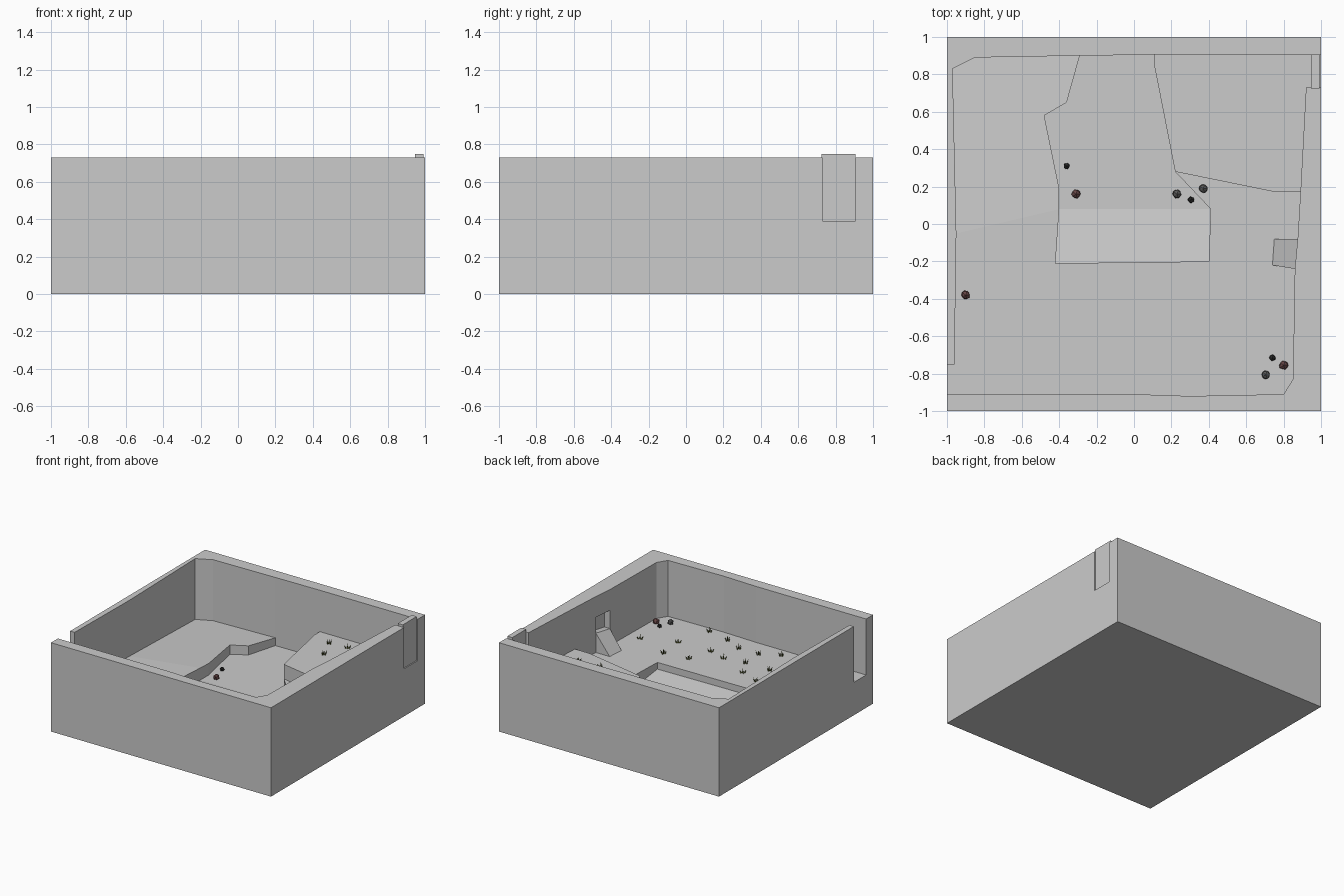
import bpy, bmesh, math, random
from mathutils import Vector

if "Cube" in bpy.data.objects:
    bpy.data.objects.remove(bpy.data.objects["Cube"])
random.seed(4)

# plan points of the room
P = dict(
    o1=(-1, -1), o2=(1, -1), o3=(1, .73), o4=(1, .905), o5=(1, 1), o6=(-1, 1), o7=(-1, -.75), o8=(-1, -.91),
    b=(0, -.91), c=(.3, -.92), d=(.8, -.91), e=(.85, -.83), f=(.86, -.24), g=(.875, -.08), h=(.89, .17),
    D=(.92, .73), A1=(.11, .905), A2=(.11, .84), p=(.76, .17), q=(.22, .28), r=(.41, .08), s=(.4, -.2),
    t=(-.42, -.21), m=(-.4, .08), n=(-.4, .19), u=(-.48, .58), v=(-.36, .65), x=(-.29, .9),
    y=(-.85, .89), z=(-.97, .83), k=(-.95, -.05), a=(-.96, -.75), w1=(.75, -.08), w2=(.74, -.22))

# each level: outline (counter-clockwise) and height function
TOP, FLOOR, LOW, HIGH = .73, .27, .17, .39
levels = [
    ("o8 o1 o2 o3 D h g f e d c b", lambda x, y: TOP),               # front and right walls
    ("o4 o5 o6 o7 a k z y x A1", lambda x, y: TOP),                  # back and left walls
    ("o8 b c d e f w2 w1 g h p q r s t m k a o7", lambda x, y: FLOOR),
    ("k m n u v x y z", lambda x, y: FLOOR - .045 * (y + .05 - (x + .95) * .2364)),
    ("m r q A2 A1 x v u n", lambda x, y: LOW),                       # sunken channel
    ("t s r m", lambda x, y: LOW + (.08 - y) * .16),                 # shallow ramp
    ("q p h D o3 o4 A1 A2", lambda x, y: HIGH),                      # raised plateau
    ("w2 f g w1", lambda x, y: max(FLOOR, FLOOR + (x - .75) * 1.27)),  # steep ramp to the niche
]
levels = [(names.split(), fn) for names, fn in levels]

bm = bmesh.new()
verts = {}


def vert(co):
    key = tuple(round(c, 5) for c in co)
    if key not in verts:
        verts[key] = bm.verts.new(key)
    return verts[key]


def face(*pts):
    vs = list(dict.fromkeys(vert(co) for co in pts))
    if len(vs) > 2:
        bm.faces.new(vs)


def at(name, z):
    return (*P[name], z)


def height(name, fn):
    return fn(*P[name])


owner = {}
for names, fn in levels:
    face(*[at(i, height(i, fn)) for i in names])
    for i, j in zip(names, names[1:] + names[:1]):
        owner[i, j] = fn

# vertical faces wherever neighbouring levels differ
for (i, j), fn in owner.items():
    other = owner.get((j, i), lambda x, y: 0)
    hi, lo = [height(n, fn) for n in (i, j)], [height(n, other) for n in (i, j)]
    if sum(hi) <= sum(lo) + 1e-5:
        continue
    if (i, j) == ("g", "f"):
        # wall niche above the steep ramp
        sill, lintel, deep = lo, .56, .05
        front = [at(i, lo[0]), at(j, lo[1]), at(j, lintel), at(i, lintel)]
        back = [(X + deep, Y, Z) for X, Y, Z in front]
        for a in range(4):
            c = (a + 1) % 4
            face(front[a], front[c], back[c], back[a])
        face(*back)
        lo = [lintel, lintel]
    face(at(i, lo[0]), at(j, lo[1]), at(j, hi[1]), at(i, hi[0]))
face(*[at(f"o{i}", 0) for i in range(8, 0, -1)])
bmesh.ops.recalc_face_normals(bm, faces=bm.faces)


def finish(bm, name, colour=None):
    me = bpy.data.meshes.new(name)
    bm.to_mesh(me)
    bm.free()
    ob = bpy.data.objects.new(name, me)
    bpy.context.collection.objects.link(ob)
    if colour:
        me.materials.append(colour)
    return ob


def material(name, r, g, b):
    mat = bpy.data.materials.new(name)
    mat.diffuse_color = (r, g, b, 1)
    mat.use_nodes = True
    mat.node_tree.nodes["Principled BSDF"].inputs["Base Color"].default_value = mat.diffuse_color
    return mat


finish(bm, "walled_terrain")

# door slab filling the gap in the right wall
bm = bmesh.new()
bmesh.ops.create_cube(bm, size=1)
for w in bm.verts:
    w.co = Vector((w.co.x * .045 + .968, w.co.y * .18 + .815, w.co.z * .36 + .57))
finish(bm, "door_slab")

# loose rocks
red, grey, dark = material("red_rock", .13, .06, .06), material("grey_rock", .1, .1, .1), material("dark_rock", .02, .02, .02)
rocks = [(-.36, .31, LOW, dark), (-.31, .16, LOW, red), (.23, .16, LOW, grey), (.305, .13, LOW, dark),
         (.37, .19, FLOOR, grey), (-.9, -.38, FLOOR, red), (.8, -.755, FLOOR, red),
         (.74, -.715, FLOOR, dark), (.705, -.805, FLOOR, grey)]
for i, (x, y, z, mat) in enumerate(rocks):
    rad = .019 if mat is dark else .026
    bm = bmesh.new()
    bmesh.ops.create_icosphere(bm, subdivisions=1, radius=rad)
    for w in bm.verts:
        w.co *= random.uniform(.88, 1.1)
        w.co += Vector((x, y, z + rad * .7))
    finish(bm, f"rock_{i + 1}", mat)

# grass tufts: crossed upright planes of pointed blades
green = material("grass_green", .1, .12, .02)
low_grass = [(.74, -.46), (.47, -.57), (.39, -.86), (.19, -.81), (.18, -.58), (.04, -.74), (.03, -.53),
             (.45, -.35), (.24, -.38), (-.15, -.56), (-.14, -.74), (-.29, -.82), (-.23, -.41),
             (-.37, -.56), (-.40, -.34)]
high_grass = [(.29, .77), (.45, .78), (.37, .59), (.74, .34), (.55, .33)]
bm = bmesh.new()
for spots, z in ((low_grass, FLOOR), (high_grass, HIGH)):
    for x, y in spots:
        turn = random.uniform(0, math.pi)
        for k in range(2):
            ang = turn + k * math.pi / 2
            along = Vector((math.cos(ang), math.sin(ang), 0))
            base = Vector((x, y, z))
            for root, tip, tall in ((-.012, -.026, .03), (0, .002, .045), (.012, .026, .032)):
                pts = [base + along * (root - .006), base + along * (root + .006),
                       base + along * tip + Vector((0, 0, tall))]
                bm.faces.new([bm.verts.new(c) for c in pts])
finish(bm, "grass_tufts", green)
